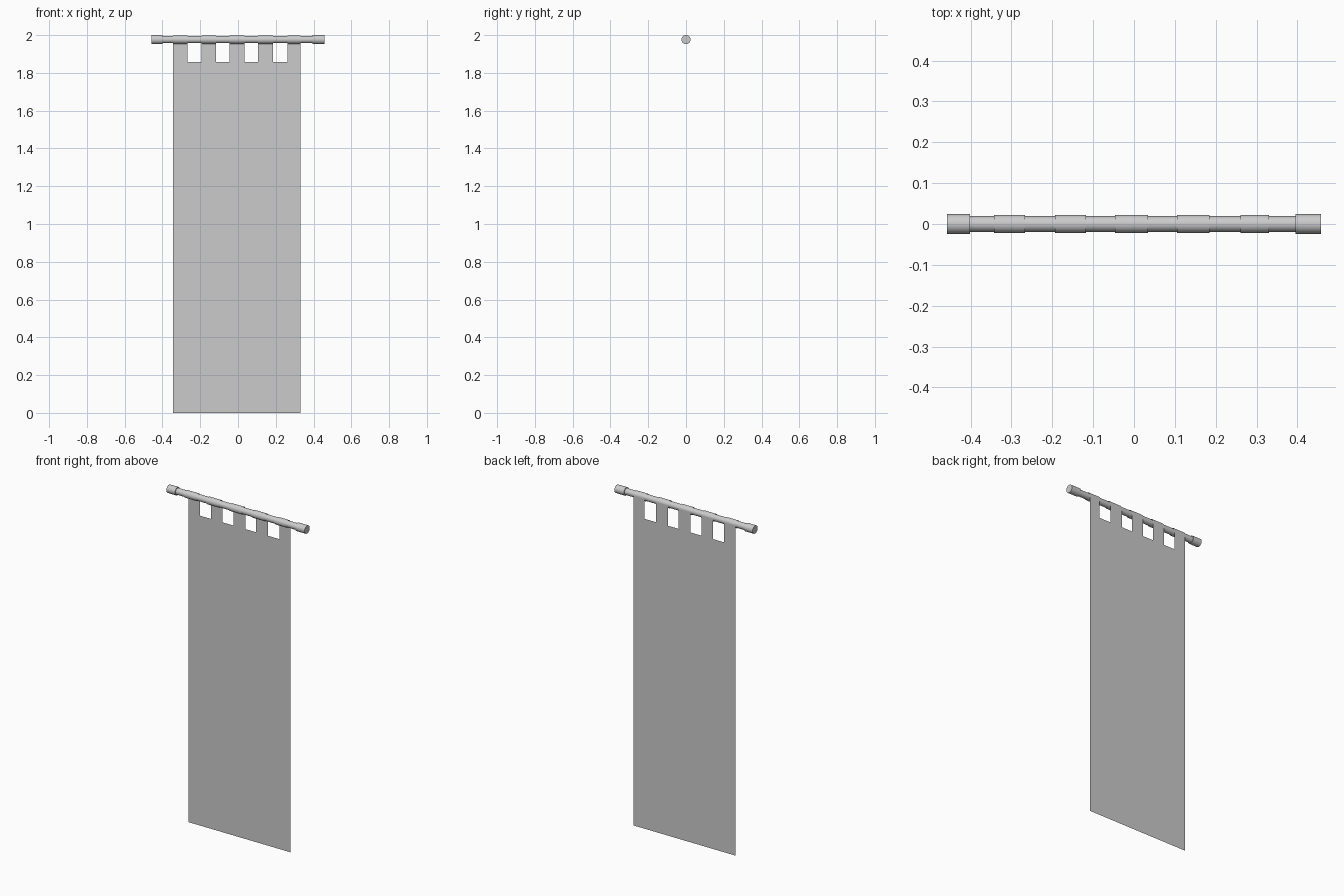
import bpy, bmesh, math

if "Cube" in bpy.data.objects:
    bpy.data.objects.remove(bpy.data.objects["Cube"])

ROD_Z = 1.976
LOOP_R = 0.022
TABS = [(-0.343, -0.267), (-0.194, -0.117), (-0.046, 0.034),
        (0.105, 0.185), (0.261, 0.331)]


def tube(name, x0, x1, radius, closed=True):
    # Cylinder lying along x at rod height
    bpy.ops.mesh.primitive_cylinder_add(
        vertices=24, radius=radius, depth=x1 - x0,
        end_fill_type='NGON' if closed else 'NOTHING',
        location=((x0 + x1) / 2, 0, ROD_Z), rotation=(0, math.pi / 2, 0))
    ob = bpy.context.object
    ob.name = name
    bpy.ops.object.shade_smooth_by_angle(angle=math.radians(35))
    return ob


# Rod with a thicker cap at each end
tube("rod", -0.44, 0.44, 0.019)
tube("end_cap_left", -0.458, -0.401, 0.024)
tube("end_cap_right", 0.395, 0.458, 0.024)

# Cloth sleeves wrapped round the rod
for i, (a, b) in enumerate(TABS):
    tube(f"cloth_loop_{i + 1}", a, b, LOOP_R, closed=False)

# Thin cloth hanging from the back of the sleeves; only tab columns reach the rod
bm = bmesh.new()
xs = [x for tab in TABS for x in tab]
rows = [[bm.verts.new((x, LOOP_R, z)) for x in xs]
        for z in (0, 1.857, ROD_Z)]
for i in range(len(xs) - 1):
    for j in range(2):
        if j == 0 or i % 2 == 0:
            bm.faces.new((rows[j][i], rows[j][i + 1],
                          rows[j + 1][i + 1], rows[j + 1][i]))
mesh = bpy.data.meshes.new("banner_cloth")
bm.to_mesh(mesh)
bm.free()
bpy.context.collection.objects.link(bpy.data.objects.new("banner_cloth", mesh))
